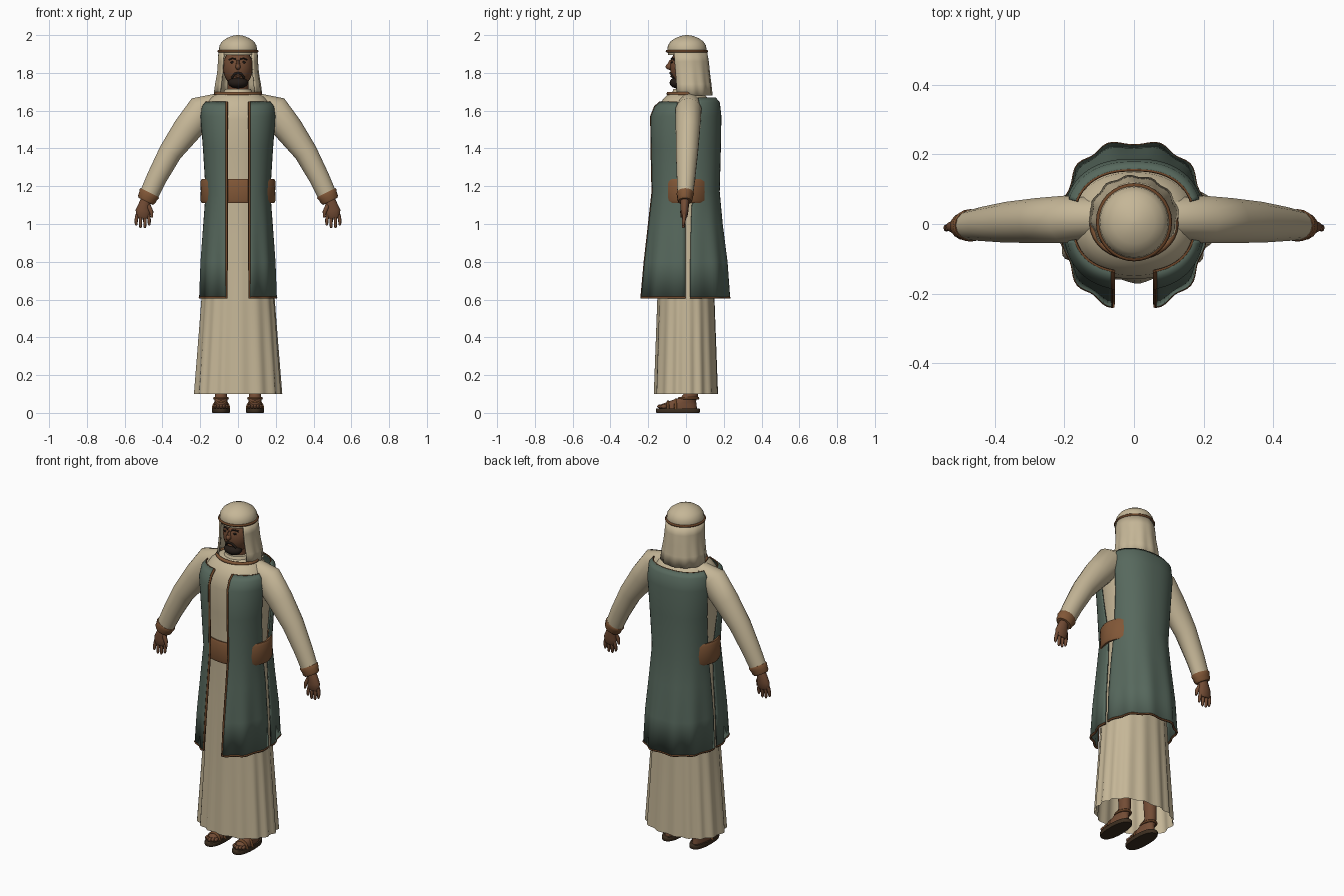
import bpy, bmesh, math
from mathutils import Vector

if "Cube" in bpy.data.objects:
    bpy.data.objects.remove(bpy.data.objects["Cube"])


def colour(name, r, g, b):
    m = bpy.data.materials.new(name)
    m.diffuse_color = (r, g, b, 1)
    m.use_nodes = True
    m.node_tree.nodes["Principled BSDF"].inputs["Base Color"].default_value = m.diffuse_color
    return m


CREAM = colour("cream_cloth", 0.56, 0.47, 0.31)
GREEN = colour("green_cloth", 0.095, 0.14, 0.11)
LEATHER = colour("brown_leather", 0.22, 0.095, 0.038)
TRIM = colour("dark_trim", 0.15, 0.06, 0.022)
SKIN = colour("brown_skin", 0.17, 0.072, 0.035)
HAIR = colour("black_hair", 0.018, 0.012, 0.009)
SOLE = colour("sole_leather", 0.045, 0.027, 0.014)


def finish(name, bm, mat, angle=50, thick=0):
    bmesh.ops.recalc_face_normals(bm, faces=bm.faces[:])
    me = bpy.data.meshes.new(name)
    bm.to_mesh(me)
    bm.free()
    me.materials.append(mat)
    me.shade_smooth()
    me.set_sharp_from_angle(angle=math.radians(angle))
    ob = bpy.data.objects.new(name, me)
    bpy.context.collection.objects.link(ob)
    if thick:
        mod = ob.modifiers.new("thickness", 'SOLIDIFY')
        mod.thickness = thick
        mod.offset = 0
    return ob


def loft(name, rings, mat, closed=True, caps=(True, True), thick=0, angle=50):
    bm = bmesh.new()
    vs = [[bm.verts.new(p) for p in r] for r in rings]
    n = len(vs[0])
    for a, b in zip(vs, vs[1:]):
        for i in range(n if closed else n - 1):
            j = (i + 1) % n
            bm.faces.new((a[i], a[j], b[j], b[i]))
    if closed and caps[0]:
        bm.faces.new(vs[0])
    if closed and caps[1]:
        bm.faces.new(vs[-1])
    return finish(name, bm, mat, angle, thick)


def spow(v, e):
    return math.copysign(abs(v) ** e, v)


def oval(t, z, rx, ry, cx=0, cy=0, n=2.0):
    return Vector((cx + rx * spow(math.cos(t), 2 / n), cy + ry * spow(math.sin(t), 2 / n), z))


def ring(count, *args, **kw):
    return [oval(2 * math.pi * i / count, *args, **kw) for i in range(count)]


def ball(name, c, r, mat, seg=16):
    bm = bmesh.new()
    bmesh.ops.create_uvsphere(bm, u_segments=seg, v_segments=seg // 2 + 2, radius=1)
    for v in bm.verts:
        v.co = Vector(c) + Vector((v.co.x * r[0], v.co.y * r[1], v.co.z * r[2]))
    return finish(name, bm, mat)


def tube(name, pts, r, mat, cyclic=False):
    cu = bpy.data.curves.new(name, 'CURVE')
    cu.dimensions = '3D'
    cu.bevel_depth = r
    cu.bevel_resolution = 1
    cu.use_fill_caps = True
    sp = cu.splines.new('POLY')
    sp.points.add(len(pts) - 1)
    for p, q in zip(sp.points, pts):
        p.co = (*q, 1)
    sp.use_cyclic_u = cyclic
    cu.materials.append(mat)
    ob = bpy.data.objects.new(name, cu)
    bpy.context.collection.objects.link(ob)
    bpy.ops.object.select_all(action='DESELECT')
    ob.select_set(True)
    bpy.context.view_layer.objects.active = ob
    bpy.ops.object.convert(target='MESH')
    return ob


def limb(name, pts, side, mat, count=12):
    """Tapered tube through (x, y, z, half width, half depth) points."""
    rings = []
    for i, (x, y, z, w, d) in enumerate(pts):
        a, b = pts[max(i - 1, 0)], pts[min(i + 1, len(pts) - 1)]
        t = Vector((b[0] - a[0], 0, b[2] - a[2])).normalized()
        nrm = Vector((-t.z, 0, t.x))
        rings.append([])
        for k in range(count):
            f = 2 * math.pi * k / count
            p = Vector((x, y, z)) + nrm * w * math.cos(f) + Vector((0, d * math.sin(f), 0))
            rings[-1].append(Vector((p.x * side, p.y, p.z)))
    return loft(name, rings, mat)


# Long robe with pleats that deepen toward the hem
robe = [(.10, .228, .166), (.35, .210, .158), (.60, .192, .150), (.90, .173, .145),
        (1.17, .155, .14), (1.40, .173, .15), (1.55, .186, .158), (1.62, .178, .148),
        (1.66, .152, .122), (1.69, .115, .092), (1.70, .07, .07)]
rings = []
for z, rx, ry in robe:
    k = 0.035 * max(0, 1 - z / 1.1)
    row = []
    for i in range(96):
        t = 2 * math.pi * i / 96
        f = 1 + k * math.sin(16 * t + math.sin(3 * t))
        row.append(oval(t, z, rx * f, ry * f, n=2.2))
    rings.append(row)
loft("robe", rings, CREAM, caps=(False, True))

# Sleeveless open coat: z, half width, front depth, back depth, front and back side-edge y
coat = [(.61, .198, .235, .230, .002, .022), (.80, .193, .220, .218, .002, .022),
        (1.0, .180, .200, .192, .003, .026), (1.17, .168, .183, .175, .012, .034),
        (1.4, .184, .187, .181, .040, .060), (1.57, .199, .188, .184, .050, .070),
        (1.62, .193, .168, .176, .048, .070), (1.645, .174, .140, .155, .045, .065)]
N = 2.4


def coat_panel(front, side=1, steps=20):
    rows = []
    for z, rx, yf, yb, ef, eb in coat:
        ry = yf if front else yb
        edge = math.asin(((ef if front else eb) / ry) ** (N / 2))
        end = math.acos((.06 / rx) ** (N / 2)) if front else math.pi - edge
        k = 0.03 * max(0, (1.1 - z) / .5)
        row = []
        for i in range(steps + 1):
            t = edge + (end - edge) * i / steps
            f = 1 + k * math.sin(11 * t)
            p = oval(t, z, rx * f, ry * f, n=N)
            if front:
                p = Vector((p.x * side, -p.y, p.z))
                if i == steps:
                    p.x = .06 * side
            elif z > 1.6:
                p.z += .022
            row.append(p)
        rows.append(row)
    return rows


back = coat_panel(False, steps=40)
loft("coat_back", back, GREEN, closed=False, thick=.007)
tube("coat_back_hem", back[0], .006, TRIM)
tube("coat_back_neckline", back[-1], .004, TRIM)
for s, tag in ((1, "left"), (-1, "right")):
    g = coat_panel(True, s)
    loft("coat_front_" + tag, g, GREEN, closed=False, thick=.007)
    tube("coat_front_trim_" + tag, g[0] + [r[-1] for r in g[1:]], .0065, TRIM)
    tube("coat_yoke_trim_" + tag, g[-1], .004, TRIM)

# Broad belt, showing at the sides and between the coat fronts
belt = [(1.115, .178, .142), (1.112, .192, .153), (1.125, .199, .158), (1.175, .197, .157),
        (1.225, .199, .158), (1.238, .192, .153), (1.235, .178, .142)]
loft("belt", [ring(48, z, a, b) for z, a, b in belt], LEATHER, caps=(False, False))

# Head and face
loft("neck", [ring(16, z, .055, .055, cy=.01) for z in (1.66, 1.80)], SKIN)
ball("head", (0, 0, 1.83), (.079, .085, .105), SKIN, 24)
ball("nose", (0, -.086, 1.833), (.014, .022, .017), SKIN, 10)
limb("nose_bridge", [(0, -.08, 1.868, .007, .008), (0, -.088, 1.832, .012, .016)], 1, SKIN, 8)
ball("beard", (0, -.047, 1.748), (.053, .04, .03), HAIR)
tube("moustache", [(-.034, -.066, 1.772), (-.016, -.078, 1.796), (.0, -.083, 1.80),
                   (.016, -.078, 1.796), (.034, -.066, 1.772)], .006, HAIR)
ball("lips", (0, -.076, 1.782), (.016, .008, .006), SKIN, 10)
for s, tag in ((1, "left"), (-1, "right")):
    ball("eye_" + tag, (.03 * s, -.073, 1.856), (.012, .006, .006), HAIR, 10)
    tube("eyebrow_" + tag, [(.012 * s, -.078, 1.873), (.03 * s, -.073, 1.878),
                            (.047 * s, -.062, 1.870)], .0045, HAIR)

# Head cloth: cap, hanging drape and cord
cap = [(1.895, .097), (1.92, .101), (1.945, .098), (1.967, .084), (1.984, .060),
       (1.996, .030), (2.0, .006)]
loft("head_cloth_cap", [ring(32, z, r, r * 1.03, cy=.005) for z, r in cap], CREAM)
drape = [(1.91, .099, .102, .005), (1.86, .101, .106, .010), (1.80, .105, .106, .015),
         (1.74, .115, .108, .020), (1.68, .122, .112, .022)]
rows = []
for z, rx, ry, cy in drape:
    k = .03 * (1.91 - z) / .23
    row = []
    for i in range(49):
        t = math.radians(-40 + 260 * i / 48)
        f = 1 + k * math.sin(12 * t)
        row.append(oval(t, z, rx * f, ry * f, cy=cy))
    rows.append(row)
loft("head_cloth_drape", rows, CREAM, closed=False, thick=.01)
cord = ring(32, 1.915, .102, .105, cy=.005)
tube("head_cord", cord, .0075, TRIM, True)

# Collar around the neck
tube("collar", ring(32, 1.69, .118, .094), .010, LEATHER, True)
loft("undershirt_neck", [ring(24, 1.68, .085, .08), ring(24, 1.715, .068, .066)], CREAM)

# Sleeves, cuffs, hands and sandalled feet, mirrored
arm = [(.105, .018, 1.638, .055, .058), (.19, .013, 1.60, .085, .070),
       (.27, .010, 1.50, .077, .066), (.358, .005, 1.38, .062, .060),
       (.43, 0, 1.245, .054, .050), (.474, -.004, 1.15, .050, .042)]
cuff = [(.467, -.004, 1.166, .053, .044), (.470, -.004, 1.16, .056, .047),
        (.477, -.005, 1.145, .051, .042), (.484, -.006, 1.13, .050, .041),
        (.489, -.006, 1.12, .042, .035)]
palm = [(.484, -.006, 1.135, .026, .024), (.495, -.007, 1.105, .030, .023),
        (.502, -.008, 1.07, .040, .021), (.504, -.009, 1.04, .036, .017),
        (.505, -.009, 1.03, .028, .011)]
for s, tag in ((1, "left"), (-1, "right")):
    limb("sleeve_" + tag, arm, s, CREAM, 14)
    limb("cuff_" + tag, cuff, s, LEATHER, 16)
    limb("palm_" + tag, palm, s, SKIN)
    for i, tip in enumerate((.992, .978, .978, .992)):
        x = .476 + .019 * i
        dx = (i - 1.5) * .004
        limb(f"finger_{i + 1}_{tag}", [(x, -.009, 1.05, .010, .011),
             (x + dx, -.011, 1.02, .009, .010), (x + dx, -.014, tip + .008, .0075, .008),
             (x + dx, -.014, tip, .004, .004)], s, SKIN, 8)
    limb("thumb_" + tag, [(.476, -.014, 1.10, .013, .012), (.459, -.020, 1.065, .011, .011),
                          (.455, -.022, 1.035, .006, .006)], s, SKIN, 8)
    cx = .09 * s
    loft("sandal_sole_" + tag, [ring(28, z, .047 * f, .117 * f, cx, -.043, n=2.4)
         for z, f in ((0, .97), (.006, 1), (.02, 1), (.024, .97))], SOLE)
    foot = [(.022, .038, .098, -.04), (.045, .038, .094, -.038), (.064, .034, .068, -.015),
            (.082, .033, .045, .018), (.11, .031, .035, .03), (.40, .045, .045, .02)]
    loft("foot_" + tag, [ring(20, z, a, b, cx, cy) for z, a, b, cy in foot], SKIN)
    for i in range(5):
        o = (i - 2) * .015
        ball(f"toe_{i + 1}_{tag}", (cx + o, -.135 + abs(o) * .6, .034), (.009, .018, .011), SKIN, 8)
    tube("ankle_strap_" + tag, ring(20, .078, .035, .05, cx, .014), .007, TRIM, True)
    for y, h, w in ((-.095, .058, .036), (-.055, .068, .042)):
        arch = [Vector((cx + w * math.cos(math.pi * i / 10), y,
                        .02 + (h - .02) * math.sin(math.pi * i / 10))) for i in range(11)]
        tube("sandal_strap_" + tag, arch, .008, TRIM)
